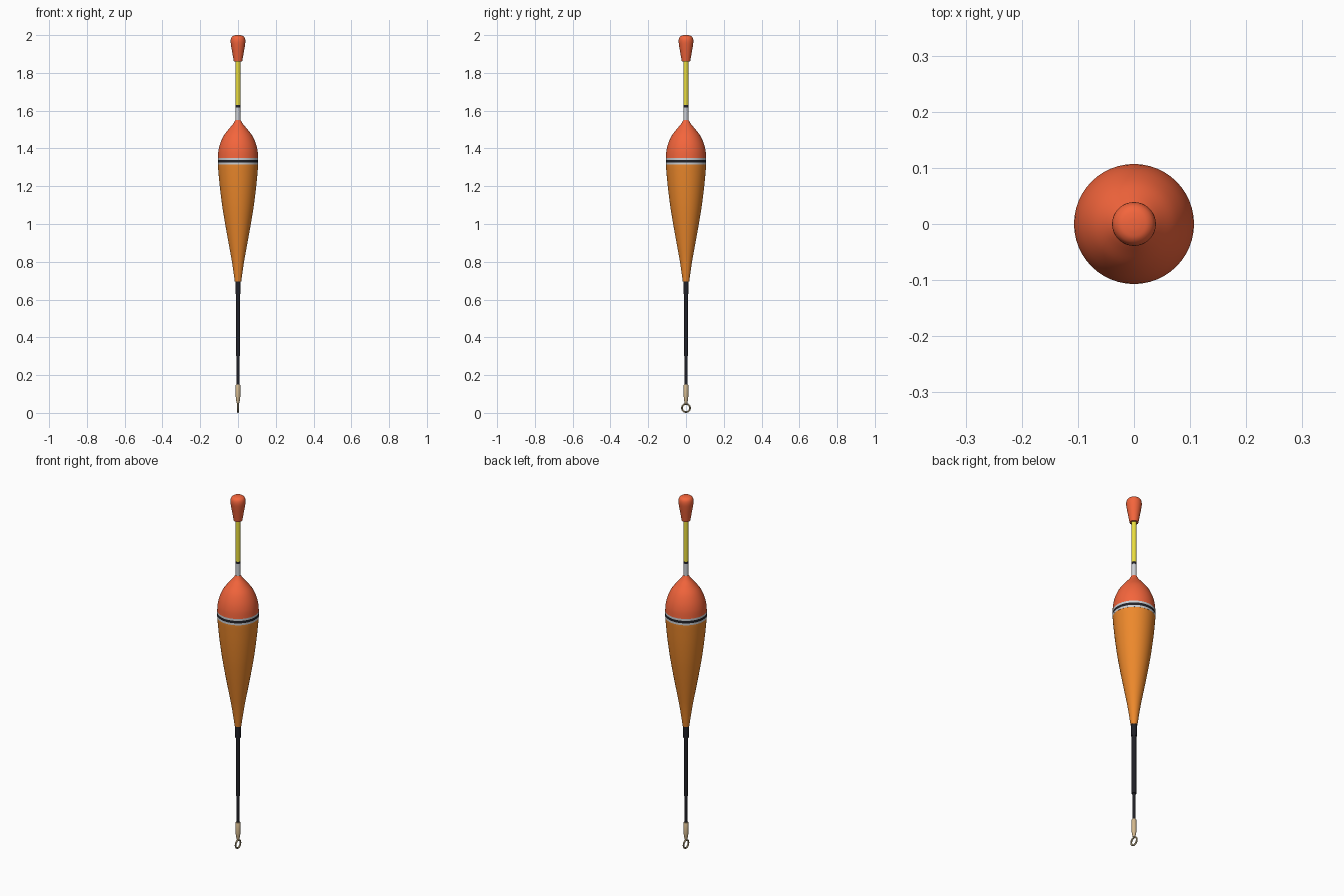
import bpy, math

if "Cube" in bpy.data.objects:
    bpy.data.objects.remove(bpy.data.objects["Cube"])

SIDES = 48


def material(name, rgb):
    m = bpy.data.materials.new(name)
    m.diffuse_color = (*rgb, 1)
    m.use_nodes = True
    m.node_tree.nodes["Principled BSDF"].inputs["Base Color"].default_value = m.diffuse_color
    return m


RED = material("red", (0.90, 0.13, 0.045))
ORANGE = material("orange", (0.85, 0.25, 0.025))
YELLOW = material("yellow", (0.82, 0.72, 0.05))
BLACK = material("black", (0.015, 0.015, 0.02))
SILVER = material("silver", (0.6, 0.62, 0.65))
BEIGE = material("beige", (0.65, 0.48, 0.27))
WIRE = material("wire", (0.35, 0.28, 0.16))


def smooth_curve(pts, steps=5):
    """Catmull-Rom curve through (radius, z) points."""
    p = [pts[0]] + pts + [pts[-1]]
    out = []
    for i in range(1, len(p) - 2):
        a, b, c, d = p[i - 1:i + 3]
        for s in range(steps):
            t = s / steps
            out.append(tuple(0.5 * (2 * b[k] + (c[k] - a[k]) * t
                                    + (2 * a[k] - 5 * b[k] + 4 * c[k] - d[k]) * t * t
                                    + (3 * b[k] - a[k] - 3 * c[k] + d[k]) * t ** 3)
                             for k in (0, 1)))
    return out + [pts[-1]]


def finish(ob, mat):
    ob.data.materials.append(mat)
    bpy.ops.object.select_all(action='DESELECT')
    ob.select_set(True)
    bpy.context.view_layer.objects.active = ob
    bpy.ops.object.shade_smooth_by_angle(angle=math.radians(35))


def lathe(name, profile, mat, sides=SIDES):
    """Closed solid of revolution; profile runs bottom to top."""
    verts = [(r * math.cos(2 * math.pi * j / sides), r * math.sin(2 * math.pi * j / sides), z)
             for r, z in profile for j in range(sides)]
    faces = [(i * sides + j, i * sides + (j + 1) % sides,
              (i + 1) * sides + (j + 1) % sides, (i + 1) * sides + j)
             for i in range(len(profile) - 1) for j in range(sides)]
    faces.append(tuple(reversed(range(sides))))
    faces.append(tuple(range(len(verts) - sides, len(verts))))
    me = bpy.data.meshes.new(name)
    me.from_pydata(verts, [], faces)
    ob = bpy.data.objects.new(name, me)
    bpy.context.collection.objects.link(ob)
    finish(ob, mat)


# Float body: orange lower taper and red shoulder
lathe("body_lower", smooth_curve([(0.017, 0.695), (0.032, 0.8), (0.05, 0.9), (0.068, 1.0),
                                  (0.084, 1.1), (0.0965, 1.2), (0.105, 1.29), (0.1065, 1.314)]), ORANGE)
lathe("body_upper", smooth_curve([(0.107, 1.350), (0.1035, 1.39), (0.093, 1.43), (0.074, 1.47),
                                  (0.047, 1.505), (0.026, 1.53), (0.014, 1.55)]), RED)

# Painted bands around the widest part
for name, z0, z1, mat in (("band_lower", 1.314, 1.325, SILVER),
                          ("band_middle", 1.325, 1.339, BLACK),
                          ("band_upper", 1.339, 1.350, SILVER)):
    lathe(name, [(0.107, z0), (0.107, z1)], mat)

# Antenna, keel stem and sleeves
for name, r, z0, z1, mat in (("antenna_base", 0.0125, 1.54, 1.62, SILVER),
                             ("antenna_ring", 0.0135, 1.618, 1.63, BLACK),
                             ("antenna", 0.0135, 1.63, 1.87, YELLOW),
                             ("stem_sleeve", 0.0145, 0.63, 0.697, BLACK),
                             ("stem_upper", 0.0115, 0.30, 0.63, BLACK),
                             ("stem_lower", 0.0078, 0.14, 0.30, BLACK)):
    lathe(name, [(r, z0), (r, z1)], mat, 32)

# Bulb at the tip of the antenna
lathe("tip_bulb", smooth_curve([(0.022, 1.86), (0.029, 1.9), (0.036, 1.94), (0.039, 1.967),
                                (0.036, 1.985), (0.027, 1.995), (0.014, 1.999), (0.002, 2.0)]), RED)

# Thread whipping that holds the eye
lathe("eye_wrap", [(0.006, 0.05), (0.0105, 0.068), (0.012, 0.085), (0.012, 0.148), (0.011, 0.15)],
      BEIGE, 32)

# Line eye at the bottom
bpy.ops.mesh.primitive_torus_add(major_radius=0.0215, minor_radius=0.0045, major_segments=40,
                                 minor_segments=12, location=(0, 0, 0.026),
                                 rotation=(0, math.pi / 2, 0))
eye = bpy.context.object
eye.name = "line_eye"
finish(eye, WIRE)
